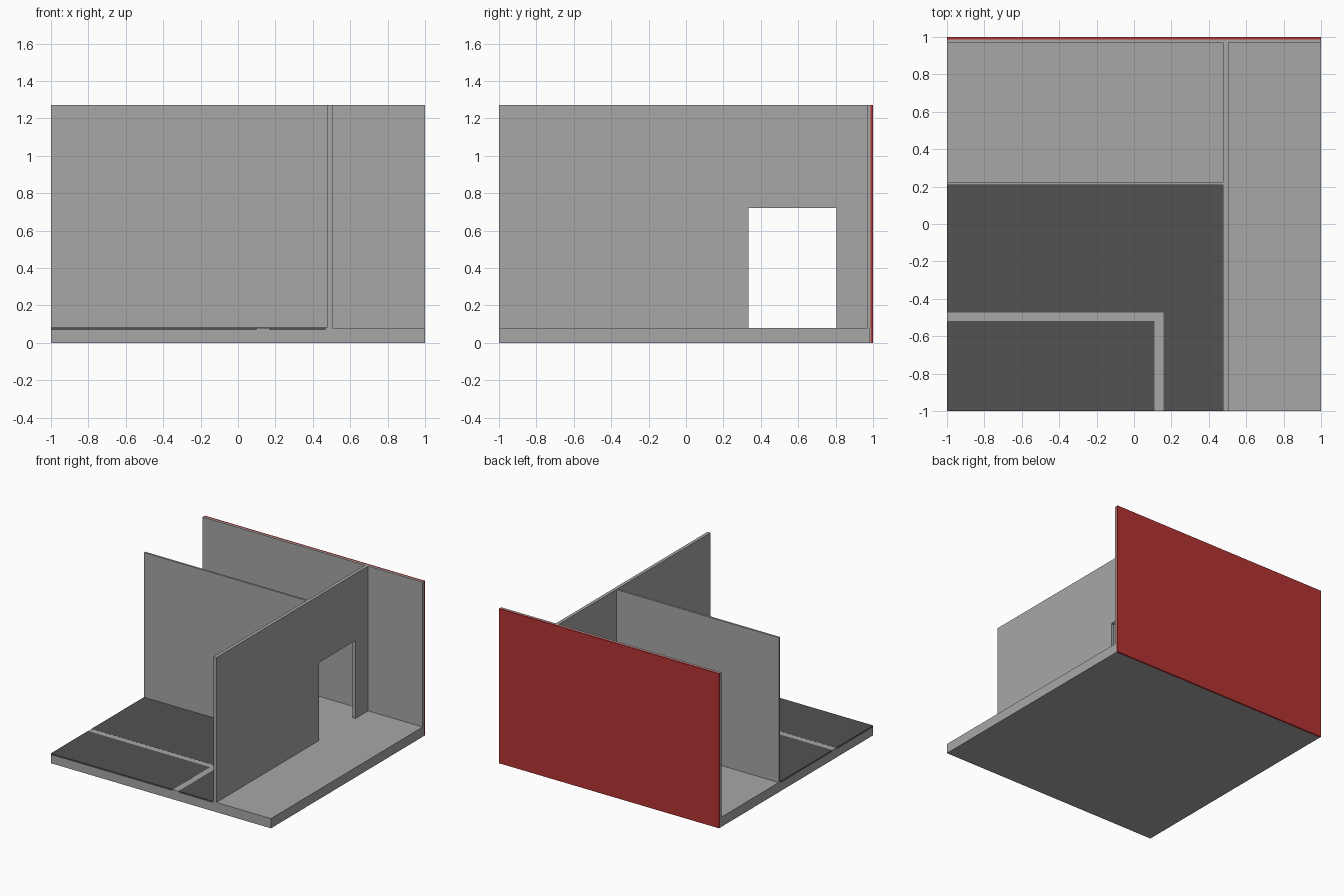
import bpy, bmesh

if "Cube" in bpy.data.objects:
    bpy.data.objects.remove(bpy.data.objects["Cube"])


def material(name, rgb):
    m = bpy.data.materials.new(name)
    m.diffuse_color = (*rgb, 1.0)
    m.use_nodes = True
    m.node_tree.nodes["Principled BSDF"].inputs["Base Color"].default_value = m.diffuse_color
    return m


GREY = material("light_grey", (0.39, 0.39, 0.39))
DARK = material("dark_grey", (0.085, 0.085, 0.085))
RED = material("brick_red", (0.46, 0.034, 0.034))


def loft(name, lower, upper, mat):
    """Closed solid between two matching outlines."""
    bm = bmesh.new()
    a = [bm.verts.new(p) for p in lower]
    b = [bm.verts.new(p) for p in upper]
    n = len(a)
    bm.faces.new(a)
    bm.faces.new(b)
    for i in range(n):
        j = (i + 1) % n
        bm.faces.new((a[i], a[j], b[j], b[i]))
    bmesh.ops.recalc_face_normals(bm, faces=bm.faces)
    mesh = bpy.data.meshes.new(name)
    bm.to_mesh(mesh)
    bm.free()
    mesh.materials.append(mat)
    ob = bpy.data.objects.new(name, mesh)
    bpy.context.collection.objects.link(ob)
    return ob


def box(name, x0, x1, y0, y1, z0, z1, mat):
    base = [(x0, y0), (x1, y0), (x1, y1), (x0, y1)]
    return loft(name, [(x, y, z0) for x, y in base],
                [(x, y, z1) for x, y in base], mat)


FLOOR, TOP = 0.08, 1.27

# Floor slab and back wall with its red outer skin
box("floor_slab", -1, 1, -1, 0.985, 0, FLOOR, GREY)
box("back_wall", -1, 1, 0.97, 0.986, FLOOR, TOP, GREY)
box("back_wall_red_skin", -1, 1, 0.986, 1, 0, TOP, RED)

# Long dividing wall with a doorway, drawn as a side profile
profile = [(-1, FLOOR), (0.335, FLOOR), (0.335, 0.72), (0.805, 0.72),
           (0.805, FLOOR), (0.97, FLOOR), (0.97, TOP), (-1, TOP)]
loft("doorway_wall", [(0.477, y, z) for y, z in profile],
     [(0.504, y, z) for y, z in profile], GREY)

# Cross wall between the two rooms on the left
box("cross_wall", -1, 0.477, 0.208, 0.224, FLOOR, TOP, GREY)

# Dark paving, inlaid with sloping edges and split by a light strip
E, S = -1.001, 0.013


def paving(name, outline):
    """Outline entries: x, y, and the inward slope direction of each corner."""
    loft(name, [(x + dx * S, y + dy * S, 0.068) for x, y, dx, dy in outline],
         [(x, y, FLOOR + 0.001) for x, y, dx, dy in outline], DARK)


paving("inner_paving", [(E, E, 0, 0), (0.11, E, -1, 0),
                        (0.11, -0.519, -1, -1), (E, -0.519, 0, -1)])
paving("outer_paving", [(0.158, E, 1, 0), (0.477, E, -1, 0),
                        (0.477, 0.208, -1, -1), (E, 0.208, 0, -1),
                        (E, -0.473, 0, 1), (0.158, -0.473, 1, 1)])
